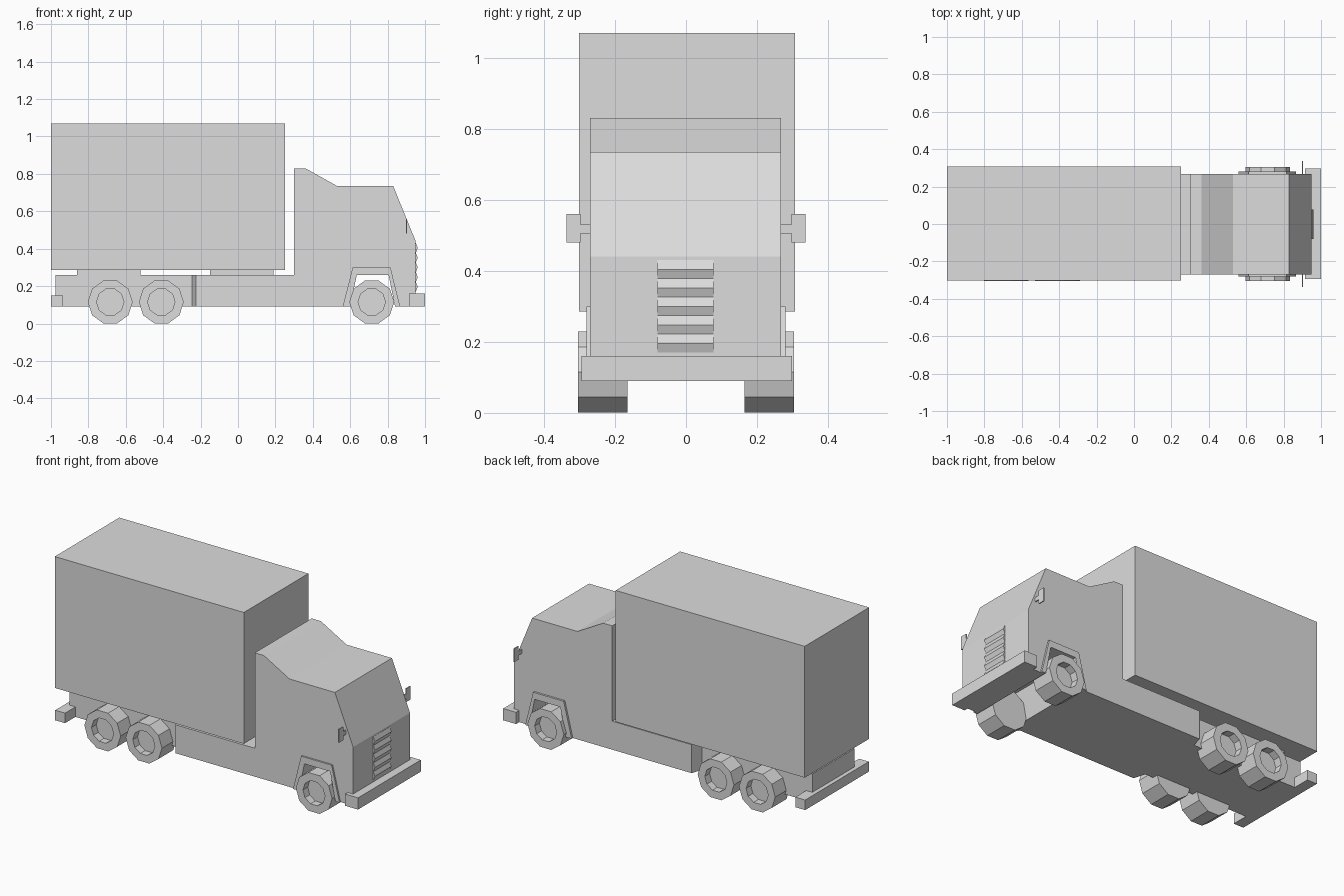
import bpy
import bmesh
from math import cos, sin, pi
from mathutils import Vector

cube = bpy.data.objects.get("Cube")
if cube:
    bpy.data.objects.remove(cube, do_unlink=True)

GREY = (0.72, 0.72, 0.72, 1)
grey = bpy.data.materials.new("light grey")
grey.use_nodes = True
grey.diffuse_color = GREY
grey.node_tree.nodes["Principled BSDF"].inputs["Base Color"].default_value = GREY


def add_object(name, bm):
    bmesh.ops.recalc_face_normals(bm, faces=bm.faces)
    mesh = bpy.data.meshes.new(name)
    bm.to_mesh(mesh)
    bm.free()
    mesh.materials.append(grey)
    obj = bpy.data.objects.new(name, mesh)
    bpy.context.collection.objects.link(obj)
    return obj


def prism(name, outline, low, high, axis="y"):
    """Extrude an (x, z) outline along y, or an (x, y) outline along z."""
    bm = bmesh.new()
    if axis == "y":
        points, push = [(a, low, b) for a, b in outline], (0, high - low, 0)
    else:
        points, push = [(a, b, low) for a, b in outline], (0, 0, high - low)
    face = bm.faces.new([bm.verts.new(p) for p in points])
    result = bmesh.ops.extrude_face_region(bm, geom=[face], use_keep_orig=True)
    moved = [g for g in result["geom"] if isinstance(g, bmesh.types.BMVert)]
    bmesh.ops.translate(bm, verts=moved, vec=push)
    return add_object(name, bm)


def box(name, x0, x1, y0, y1, z0, z1):
    return prism(name, [(x0, y0), (x1, y0), (x1, y1), (x0, y1)], z0, z1, "z")


def wheel(name, x, side):
    """Ten-sided tyre with a recessed hub on its outer face."""
    inner, outer = 0.165 * side, 0.304 * side
    rings = [(0.12, inner), (0.12, outer), (0.073, outer), (0.073, outer - 0.045 * side)]
    bm = bmesh.new()
    loops = []
    for radius, y in rings:
        loops.append([bm.verts.new((x + radius * cos(i * pi / 5), y,
                                    0.115 + radius * sin(i * pi / 5)))
                      for i in range(10)])
    for a, b in zip(loops, loops[1:]):
        for i in range(10):
            j = (i + 1) % 10
            bm.faces.new((a[i], a[j], b[j], b[i]))
    bm.faces.new(loops[0])
    bm.faces.new(loops[-1])
    add_object(name, bm)


# Cargo body on two mounting blocks
box("cargo_box", -1, 0.25, -0.302, 0.307, 0.285, 1.07)
box("rear_mount", -0.86, -0.52, -0.2, 0.2, 0.26, 0.285)
box("middle_mount", -0.15, 0.19, -0.2, 0.2, 0.26, 0.285)

# Rear chassis and the angled step out to the side skirts
box("rear_chassis", -0.975, -0.245, -0.2, 0.2, 0.09, 0.26)
prism("skirt_step", [(-0.245, -0.2), (-0.225, -0.27), (-0.225, 0.27), (-0.245, 0.2)],
      0.09, 0.26, "z")

# Cab and side skirts in one profile, with the front wheel arch cut through
arch = [(0.6, 0.09), (0.635, 0.26), (0.805, 0.26), (0.84, 0.09)]
cab = [(-0.225, 0.09)] + arch + [
    (0.95, 0.09), (0.95, 0.44), (0.83, 0.735), (0.53, 0.735),
    (0.36, 0.83), (0.3, 0.83), (0.3, 0.26), (-0.225, 0.26)]
prism("cab", cab, -0.27, 0.268)

# Bumpers
box("front_bumper", 0.915, 1, -0.295, 0.298, 0.09, 0.16)
box("rear_bumper", -1, -0.935, -0.298, 0.303, 0.09, 0.15)

# Ribbed grille
teeth, top, pitch = 5, 0.43, 0.052
grille = [(0.945, top)]
for i in range(teeth):
    grille += [(0.951, top - i * pitch), (0.961, top - (i + 0.5) * pitch)]
grille += [(0.951, top - teeth * pitch), (0.945, top - teeth * pitch)]
prism("grille", grille, -0.08, 0.077)

# Parts on both sides
fender = [(0.56, 0.09), (0.613, 0.3), (0.815, 0.3), (0.867, 0.09)] + arch[::-1]
mirror = [(0.265, 0.505), (0.297, 0.505), (0.297, 0.48), (0.337, 0.48),
          (0.337, 0.56), (0.297, 0.56), (0.297, 0.53), (0.265, 0.53)]
for label, side in (("left", 1), ("right", -1)):
    prism(label + "_fender", fender, 0.266 * side, 0.28 * side)
    bm = bmesh.new()
    plate = bm.faces.new([bm.verts.new((0.898, y * side, z)) for y, z in mirror])
    result = bmesh.ops.extrude_face_region(bm, geom=[plate], use_keep_orig=True)
    bmesh.ops.translate(bm, vec=Vector((0.006, 0, 0)),
                        verts=[g for g in result["geom"] if isinstance(g, bmesh.types.BMVert)])
    add_object(label + "_mirror", bm)
    for place, x in (("rear", -0.683), ("middle", -0.41), ("front", 0.715)):
        wheel(f"{place}_{label}_wheel", x, side)
